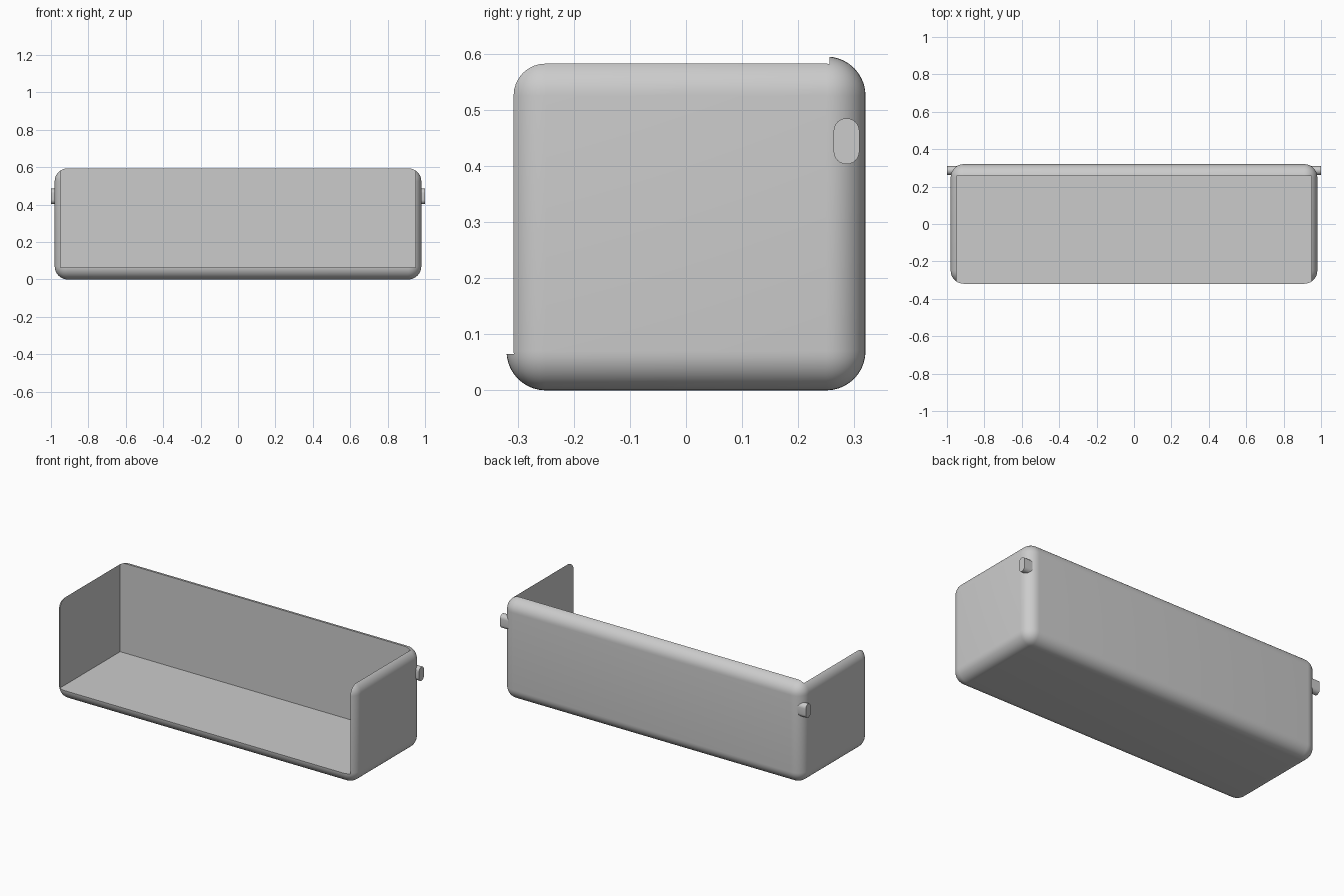
import bpy, bmesh, math
from mathutils import Matrix, Vector

if "Cube" in bpy.data.objects:
    bpy.data.objects.remove(bpy.data.objects["Cube"])

grey = bpy.data.materials.new("plain grey")
grey.diffuse_color = (0.6, 0.6, 0.6, 1)
grey.use_nodes = True
grey.node_tree.nodes["Principled BSDF"].inputs["Base Color"].default_value = grey.diffuse_color


def make_box(name, lo, hi):
    """Box between two opposite corners."""
    lo, hi = Vector(lo), Vector(hi)
    bm = bmesh.new()
    bmesh.ops.create_cube(bm, size=1, matrix=Matrix.Translation((lo + hi) / 2)
                          @ Matrix.Diagonal((*(hi - lo), 1)))
    return bm


def finish(name, bm):
    mesh = bpy.data.meshes.new(name)
    bm.to_mesh(mesh)
    bm.free()
    mesh.materials.append(grey)
    obj = bpy.data.objects.new(name, mesh)
    bpy.context.collection.objects.link(obj)
    return obj


def activate(obj):
    bpy.ops.object.select_all(action='DESELECT')
    obj.select_set(True)
    bpy.context.view_layer.objects.active = obj


def smooth(obj):
    activate(obj)
    bpy.ops.object.shade_smooth_by_angle(angle=math.radians(30))


# Bin shell: rounded block
bm = make_box("bin", (-0.98, -0.32, 0), (0.98, 0.32, 0.595))
bmesh.ops.bevel(bm, geom=bm.edges[:], offset=0.07, offset_type='OFFSET',
                segments=10, profile=0.5, affect='EDGES')
shelf_bin = finish("shelf_bin", bm)

# Hollow: open at the front and the top, leaving floor, back and two ends
cutter = finish("hollow_cutter", make_box("cut", (-0.95, -0.6, 0.065), (0.95, 0.256, 0.9)))
cutter.hide_render = True
mod = shelf_bin.modifiers.new("hollow", 'BOOLEAN')
mod.operation = 'DIFFERENCE'
mod.solver = 'EXACT'
mod.object = cutter
activate(shelf_bin)
bpy.ops.object.modifier_apply(modifier=mod.name)
bpy.data.objects.remove(cutter)
smooth(shelf_bin)

# Hinge pins: slot-shaped pegs on both ends
RADIUS, Y, Z_LOW, Z_HIGH, STEPS = 0.023, 0.286, 0.426, 0.462, 12
for side, label in ((-1, "left"), (1, "right")):
    bm = bmesh.new()
    ring = []
    for centre, start in ((Z_HIGH, 0), (Z_LOW, math.pi)):
        for i in range(STEPS + 1):
            a = start + math.pi * i / STEPS
            ring.append(bm.verts.new((side * 0.935, Y + RADIUS * math.cos(a),
                                      centre + RADIUS * math.sin(a))))
    face = bm.faces.new(ring)
    ext = bmesh.ops.extrude_face_region(bm, geom=[face], use_keep_orig=True)
    bmesh.ops.translate(bm, vec=(side * 0.065, 0, 0),
                        verts=[v for v in ext["geom"] if isinstance(v, bmesh.types.BMVert)])
    bmesh.ops.recalc_face_normals(bm, faces=bm.faces[:])
    smooth(finish(label + "_hinge_pin", bm))
